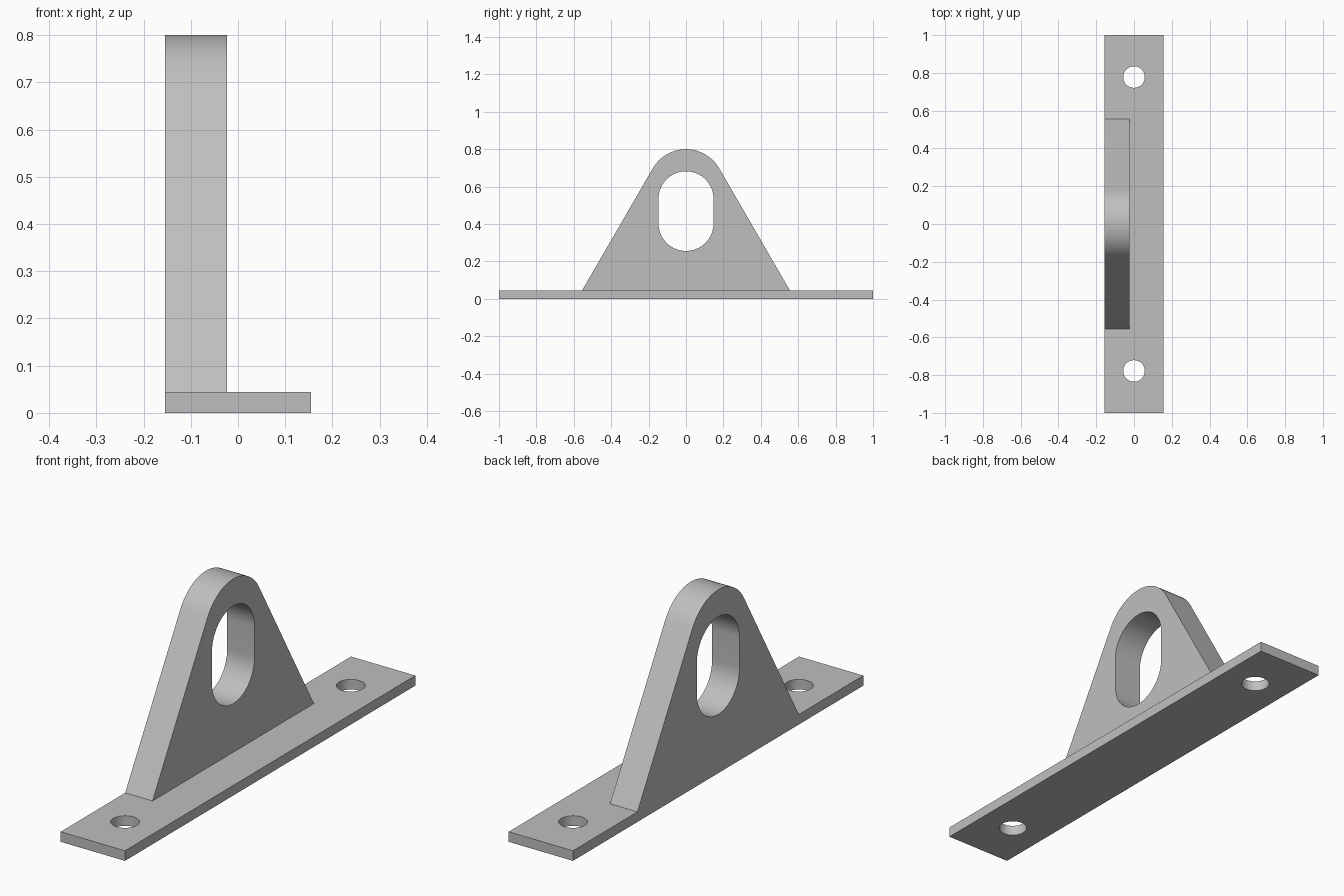
import bpy, bmesh
from math import sin, cos, pi, radians
from mathutils import Matrix, Vector

if "Cube" in bpy.data.objects:
    bpy.data.objects.remove(bpy.data.objects["Cube"], do_unlink=True)

# Single grey metal colour
grey = bpy.data.materials.new("plain_grey")
grey.use_nodes = True
colour = (0.52, 0.52, 0.52, 1)
grey.diffuse_color = colour
grey.node_tree.nodes["Principled BSDF"].inputs["Base Color"].default_value = colour


def arc(cx, cy, r, start, end, steps):
    """Points on an arc, angles in degrees, both ends included."""
    angles = [radians(start + (end - start) * i / steps) for i in range(steps + 1)]
    return [(cx + r * cos(a), cy + r * sin(a)) for a in angles]


def plate(name, loops, thickness, matrix):
    """Fill an outline with holes, extrude it and place it."""
    bm = bmesh.new()
    for loop in loops:
        verts = [bm.verts.new((u, v, 0)) for u, v in loop]
        for a, b in zip(verts, verts[1:] + verts[:1]):
            bm.edges.new((a, b))
    bmesh.ops.triangle_fill(bm, use_beauty=True, use_dissolve=False,
                            edges=bm.edges[:], normal=Vector((0, 0, 1)))
    top = bmesh.ops.extrude_face_region(bm, geom=bm.faces[:], use_keep_orig=True)
    moved = [g for g in top["geom"] if isinstance(g, bmesh.types.BMVert)]
    bmesh.ops.translate(bm, verts=moved, vec=(0, 0, thickness))
    bmesh.ops.transform(bm, matrix=matrix, verts=bm.verts[:])
    bmesh.ops.recalc_face_normals(bm, faces=bm.faces[:])
    mesh = bpy.data.meshes.new(name)
    bm.to_mesh(mesh)
    bm.free()
    mesh.materials.append(grey)
    obj = bpy.data.objects.new(name, mesh)
    bpy.context.collection.objects.link(obj)
    bpy.ops.object.select_all(action="DESELECT")
    obj.select_set(True)
    bpy.context.view_layer.objects.active = obj
    bpy.ops.object.shade_smooth_by_angle(angle=radians(30))
    return obj


half_width, base_height = 0.155, 0.044

# Base plate with two bolt holes
rectangle = [(-half_width, -1), (half_width, -1), (half_width, 1), (-half_width, 1)]
bolt_holes = [arc(0, y, 0.057, 0, 360, 48)[:-1] for y in (-0.778, 0.778)]
plate("base_plate", [rectangle] + bolt_holes, base_height, Matrix())

# Upright lug: sloped sides tangent to a rounded top, with a tall slot
foot = 0.556
outline = [(-foot, base_height), (foot, base_height)] + arc(0, 0.595, 0.205, 30, 150, 32)
slot_radius = 0.147
slot = (arc(0, 0.535, slot_radius, 0, 180, 32)
        + arc(0, 0.403, slot_radius, 180, 360, 32))
# Profile axes become y and z, thickness runs along +x
stand = Matrix(((0, 0, 1, -half_width), (1, 0, 0, 0), (0, 1, 0, 0), (0, 0, 0, 1)))
plate("upright_lug", [outline, slot], 0.132, stand)
